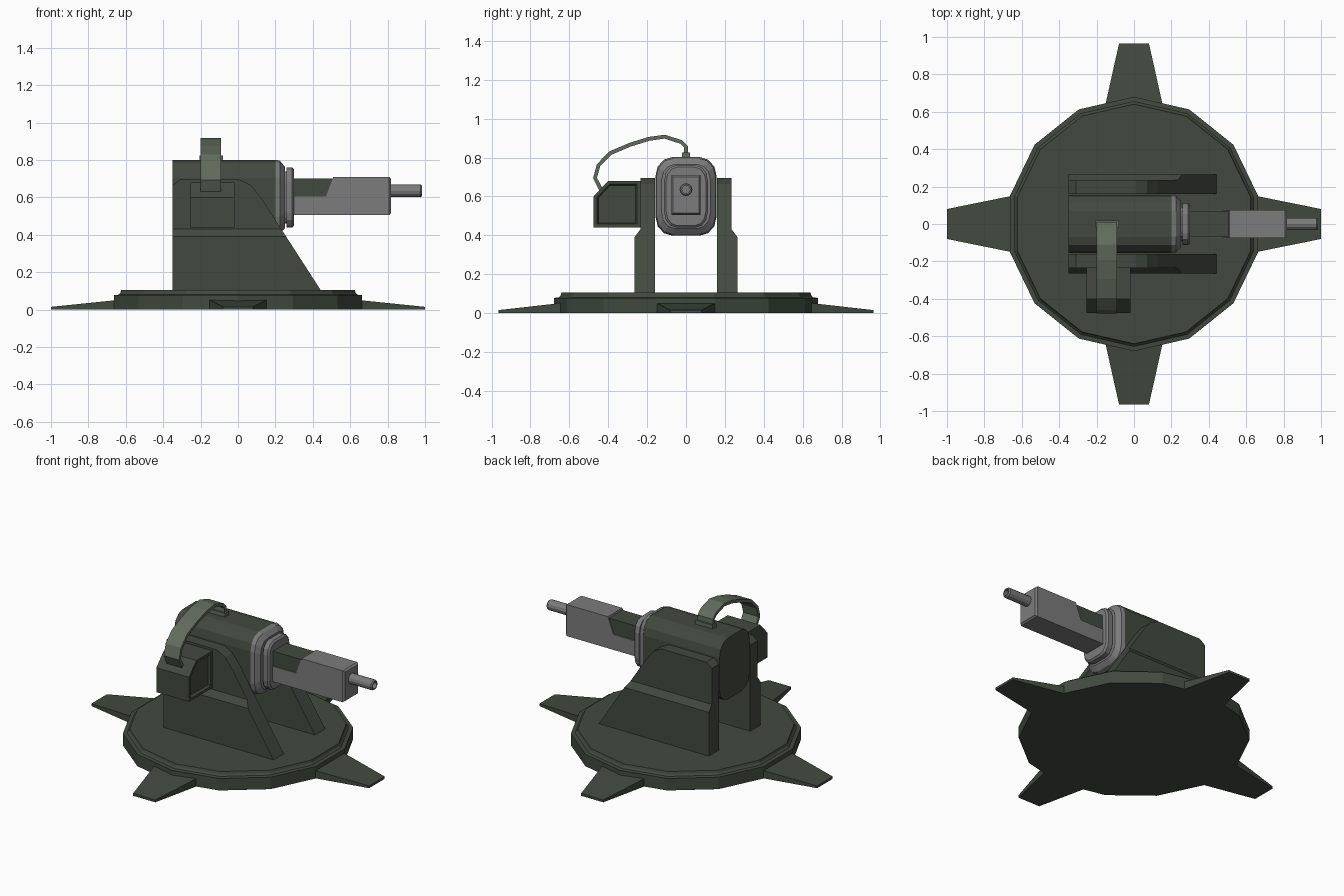
import bpy, bmesh
from math import sin, cos, pi, hypot

if "Cube" in bpy.data.objects:
    bpy.data.objects.remove(bpy.data.objects["Cube"])


def material(name, rgb):
    m = bpy.data.materials.new(name)
    m.diffuse_color = (*rgb, 1)
    m.use_nodes = True
    m.node_tree.nodes["Principled BSDF"].inputs["Base Color"].default_value = m.diffuse_color
    return m


GREEN = material("dark_green", (0.055, 0.068, 0.05))
GREY = material("gun_grey", (0.2, 0.2, 0.2))
BELT = material("belt_green", (0.12, 0.15, 0.11))


def loft(name, rings, mat, bevel=0):
    """Skin a list of equally long point rings and cap both ends."""
    bm = bmesh.new()
    vs = [[bm.verts.new(p) for p in r] for r in rings]
    n = len(rings[0])
    for a, b in zip(vs, vs[1:]):
        for i in range(n):
            j = (i + 1) % n
            bm.faces.new((a[i], a[j], b[j], b[i]))
    bm.faces.new(vs[0])
    bm.faces.new(vs[-1])
    bmesh.ops.recalc_face_normals(bm, faces=bm.faces)
    me = bpy.data.meshes.new(name)
    bm.to_mesh(me)
    bm.free()
    ob = bpy.data.objects.new(name, me)
    bpy.context.collection.objects.link(ob)
    me.materials.append(mat)
    if bevel:
        mod = ob.modifiers.new("bevel", "BEVEL")
        mod.width = bevel
        mod.segments = 1
    return ob


def polygon_z(r, z, n=14):
    return [(r * sin(2 * pi * i / n), r * cos(2 * pi * i / n), z) for i in range(n)]


def circle_x(x, r, cz, n=12):
    return [(x, r * cos(2 * pi * i / n), cz + r * sin(2 * pi * i / n)) for i in range(n)]


def rect_x(x, hy, z0, z1):
    return [(x, -hy, z0), (x, hy, z0), (x, hy, z1), (x, -hy, z1)]


def rounded_x(x, hy, hz, cz=0.6, steps=3):
    """Rounded rectangle in the yz plane."""
    ry, rz, pts = hy * 0.55, hz * 0.48, []
    for q, (sy, sz) in enumerate(((1, 1), (-1, 1), (-1, -1), (1, -1))):
        for k in range(steps + 1):
            a = (q + k / steps) * pi / 2
            pts.append((x, sy * (hy - ry) + ry * cos(a), cz + sz * (hz - rz) + rz * sin(a)))
    return pts


# base: 14-sided stepped disc
loft("base_plate", [polygon_z(0.68, 0), polygon_z(0.68, 0.078), polygon_z(0.655, 0.08),
                    polygon_z(0.645, 0.09), polygon_z(0.64, 0.105)], GREEN)

# four tapered feet
for k, tip in enumerate((1.0, 0.965, 1.0, 0.965)):
    c, s = round(cos(k * pi / 2)), round(sin(k * pi / 2))
    rings = []
    for d, w, h in ((0.62, 0.157, 0.054), (tip, 0.08, 0.015)):
        rings.append([(d * c - t * s, d * s + t * c, z)
                      for t, z in ((-w, 0), (w, 0), (w, h), (-w, h))])
    loft("foot", rings, GREEN)

# pair of side supports, stacked sections: z, back x, front x, outer y
LEVELS = ((0.1, -0.35, 0.445, 0.265), (0.39, -0.35, 0.258, 0.265), (0.43, -0.35, 0.232, 0.235),
          (0.596, -0.35, 0.125, 0.235), (0.665, -0.35, 0.07, 0.235), (0.695, -0.31, 0.01, 0.235))
for side in (-1, 1):
    loft("side_support", [[(x0, side * 0.16, z), (x1, side * 0.16, z), (x1, side * y, z),
                           (x0, side * y, z)] for z, x0, x1, y in LEVELS], GREEN)

# gun housing, collar and ring
loft("gun_housing", [rounded_x(-0.35, 0.155, 0.2), rounded_x(0.2, 0.155, 0.2)], GREEN)
loft("collar", [rounded_x(0.2, 0.157, 0.202), rounded_x(0.225, 0.152, 0.195),
                rounded_x(0.25, 0.125, 0.165), rounded_x(0.25, 0.1, 0.14)], GREY)
loft("collar_ring", [rounded_x(0.24, 0.09, 0.14), rounded_x(0.258, 0.09, 0.14),
                     rounded_x(0.258, 0.112, 0.16), rounded_x(0.29, 0.112, 0.16),
                     rounded_x(0.3, 0.102, 0.15)], GREY)

# barrel core and its stepped grey sleeve
loft("barrel_core", [rect_x(0.28, 0.069, 0.51, 0.7), rect_x(0.6, 0.069, 0.51, 0.7)], GREEN)
SLEEVE = ((0.29, 0.505), (0.805, 0.505), (0.805, 0.71), (0.51, 0.71), (0.47, 0.605), (0.29, 0.605))
loft("barrel_sleeve", [[(x, y, z) for x, z in SLEEVE] for y in (-0.075, 0.075)], GREY)
loft("sleeve_cap", [rect_x(0.8, 0.075, 0.505, 0.71), rect_x(0.806, 0.075, 0.505, 0.71),
                    rect_x(0.818, 0.066, 0.514, 0.701)], GREY)

# hollow muzzle
loft("muzzle", [circle_x(x, r, 0.635) for x, r in
                ((0.8, 0.033), (0.977, 0.033), (0.985, 0.027), (0.985, 0.02), (0.9, 0.02))], GREY)

# ammunition box with recessed end panel
BOX = ((-0.235, 0.44), (-0.475, 0.44), (-0.475, 0.6), (-0.4, 0.68), (-0.235, 0.68))


def box_ring(x, f):
    return [(x, -0.355 + (y + 0.355) * f, 0.56 + (z - 0.56) * f) for y, z in BOX]


loft("ammo_box", [box_ring(-0.255, 1), box_ring(-0.02, 1), box_ring(-0.02, 0.86),
                  box_ring(-0.035, 0.8)], GREEN)

# curved feed belt and its inlet
PATH = ((0, 0.79), (0, 0.855), (-0.025, 0.88), (-0.11, 0.907), (-0.19, 0.896), (-0.29, 0.865),
        (-0.39, 0.822), (-0.45, 0.76), (-0.468, 0.695), (-0.435, 0.63))
rings = []
for i, (y, z) in enumerate(PATH):
    a, b = PATH[max(i - 1, 0)], PATH[min(i + 1, len(PATH) - 1)]
    dy, dz = b[0] - a[0], b[1] - a[1]
    k = 0.01 / hypot(dy, dz)
    ny, nz = -dz * k, dy * k
    rings.append([(-0.2, y - ny, z - nz), (-0.09, y - ny, z - nz),
                  (-0.09, y + ny, z + nz), (-0.2, y + ny, z + nz)])
loft("feed_belt", rings, BELT)
loft("belt_inlet", [rect_x(-0.205, 0.02, 0.78, 0.825), rect_x(-0.08, 0.02, 0.78, 0.825)], BELT)
